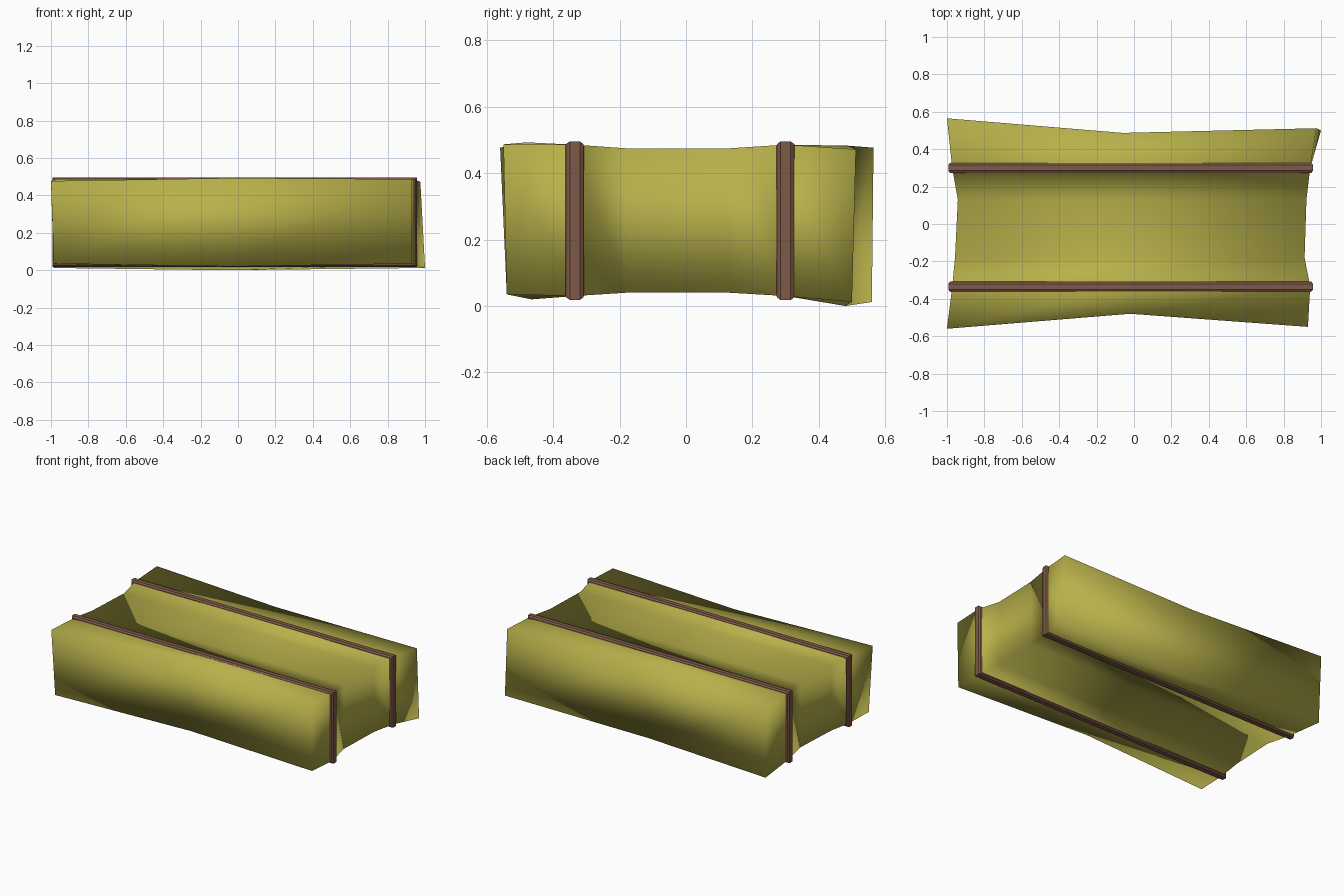
import bpy

cube = bpy.data.objects.get("Cube")
if cube:
    bpy.data.objects.remove(cube, do_unlink=True)


def material(name, color):
    m = bpy.data.materials.new(name)
    m.use_nodes = True
    m.diffuse_color = color
    bsdf = m.node_tree.nodes["Principled BSDF"]
    bsdf.inputs["Base Color"].default_value = color
    bsdf.inputs["Roughness"].default_value = 0.9
    return m


hay = material("dry hay", (0.48, 0.44, 0.07, 1))
leather = material("brown strap", (0.21, 0.10, 0.065, 1))


def loft(name, rings, mat, caps=(), smooth=True):
    """Skin equal rings running front to back; caps are extra faces."""
    n = len(rings[0])
    verts = [v for ring in rings for v in ring]
    faces = list(caps)
    for r in range(len(rings) - 1):
        a, b = r * n, (r + 1) * n
        for i in range(n):
            j = (i + 1) % n
            faces.append((b + i, b + j, a + j, a + i))
    mesh = bpy.data.meshes.new(name)
    mesh.from_pydata(verts, [], faces)
    mesh.materials.append(mat)
    for p in mesh.polygons:
        p.use_smooth = smooth
    obj = bpy.data.objects.new(name, mesh)
    bpy.context.collection.objects.link(obj)
    return obj


def rect(y, x0, x1, z0, z1):
    return [(x0, y, z0), (x1, y, z0), (x1, y, z1), (x0, y, z1)]


def split_rect(y, x0, x1, z0, z1):
    r = rect(y, x0, x1, z0, z1)
    return [r[0], (0, y, z0), r[1], r[2], (0, y, z1), r[3]]


FRONT, BACK = -0.335, 0.30
FIT = (-0.972, 0.942, 0.03, 0.486)   # bale section squeezed under a strap

# Middle of the bale, slightly sunken between the straps; inner walls face in
loft("middle_hay", [
    rect(FRONT, *FIT),
    rect(-0.18, -0.957, 0.912, 0.04, 0.475),
    rect(0.13, -0.942, 0.922, 0.04, 0.475),
    rect(BACK, *FIT),
], hay, caps=[(3, 2, 1, 0), (12, 13, 14, 15)])

# Flared front and back ends, pinched at mid length
front_end = [(-0.985, -0.54, 0.035), (-0.02, -0.465, 0.02), (0.93, -0.54, 0.035),
             (0.93, -0.55, 0.487), (-0.02, -0.48, 0.493), (-1.0, -0.56, 0.477)]
loft("front_hay", [front_end, split_rect(FRONT, *FIT)], hay,
     caps=[(0, 1, 4, 5), (1, 2, 3, 4)])

back_end = [(-0.985, 0.56, 0.012), (-0.06, 0.48, 0.0), (1.0, 0.50, 0.012),
            (0.975, 0.512, 0.472), (-0.06, 0.487, 0.483), (-1.0, 0.565, 0.477)]
loft("back_hay", [split_rect(BACK, *FIT), back_end], hay,
     caps=[(11, 10, 7, 6), (10, 9, 8, 7)])


# Straps: bands with chamfered rims
def strap(name, y):
    rings = []
    for dy, inset in ((-0.028, 0.016), (-0.026, 0.008), (-0.015, 0),
                      (0.015, 0), (0.026, 0.008), (0.028, 0.016)):
        rings.append(rect(y + dy, -0.993 + inset, 0.957 - inset,
                          0.018 + inset, 0.496 - inset))
    loft(name, rings, leather, smooth=False)


strap("front_strap", FRONT)
strap("back_strap", BACK)
